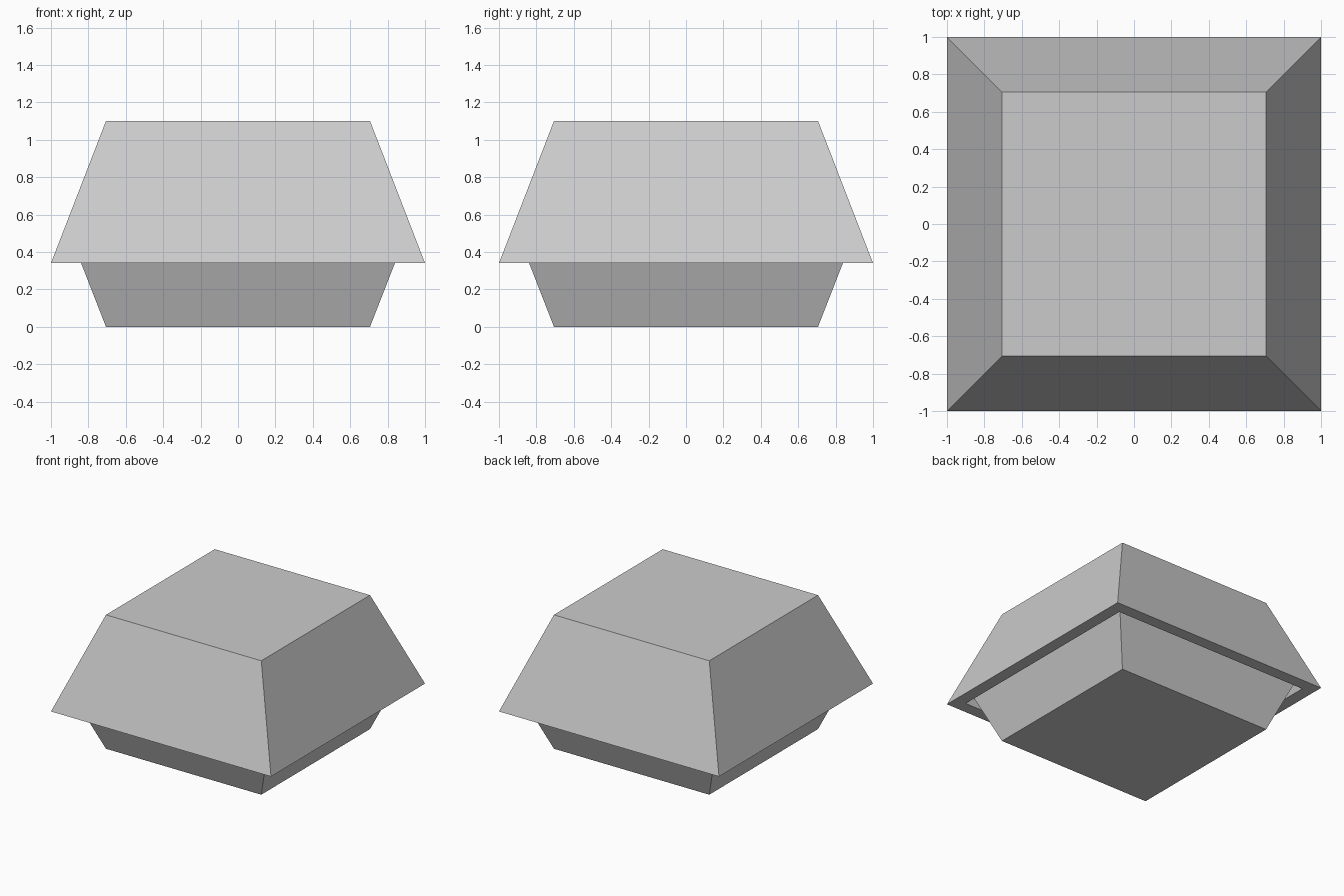
import bpy, bmesh

if "Cube" in bpy.data.objects:
    bpy.data.objects.remove(bpy.data.objects["Cube"])


def tapered_shell(name, rings, flip):
    """Four-sided tapered cup: rings are (half width, z), capped at both ends."""
    bm = bmesh.new()
    loops = [[bm.verts.new((sx * w, sy * w, z))
              for sx, sy in ((-1, -1), (1, -1), (1, 1), (-1, 1))]
             for w, z in rings]
    for a, b in zip(loops, loops[1:]):
        for i in range(4):
            j = (i + 1) % 4
            bm.faces.new((a[i], a[j], b[j], b[i]))
    bm.faces.new(loops[0])
    bm.faces.new(loops[-1])
    bmesh.ops.recalc_face_normals(bm, faces=bm.faces)
    mesh = bpy.data.meshes.new(name)
    bm.to_mesh(mesh)
    bm.free()
    obj = bpy.data.objects.new(name, mesh)
    bpy.context.collection.objects.link(obj)
    return obj


# Tray: floor, outer wall, rim, inner wall, inner floor
tapered_shell("tray", [(0.706, 0), (0.868, 0.415), (0.768, 0.415), (0.645, 0.1)], False)

# Lid: top, outer wall, rim, inner wall, inner ceiling
tapered_shell("lid", [(0.706, 1.1), (1.0, 0.34), (0.9, 0.34), (0.645, 1.0)], True)
